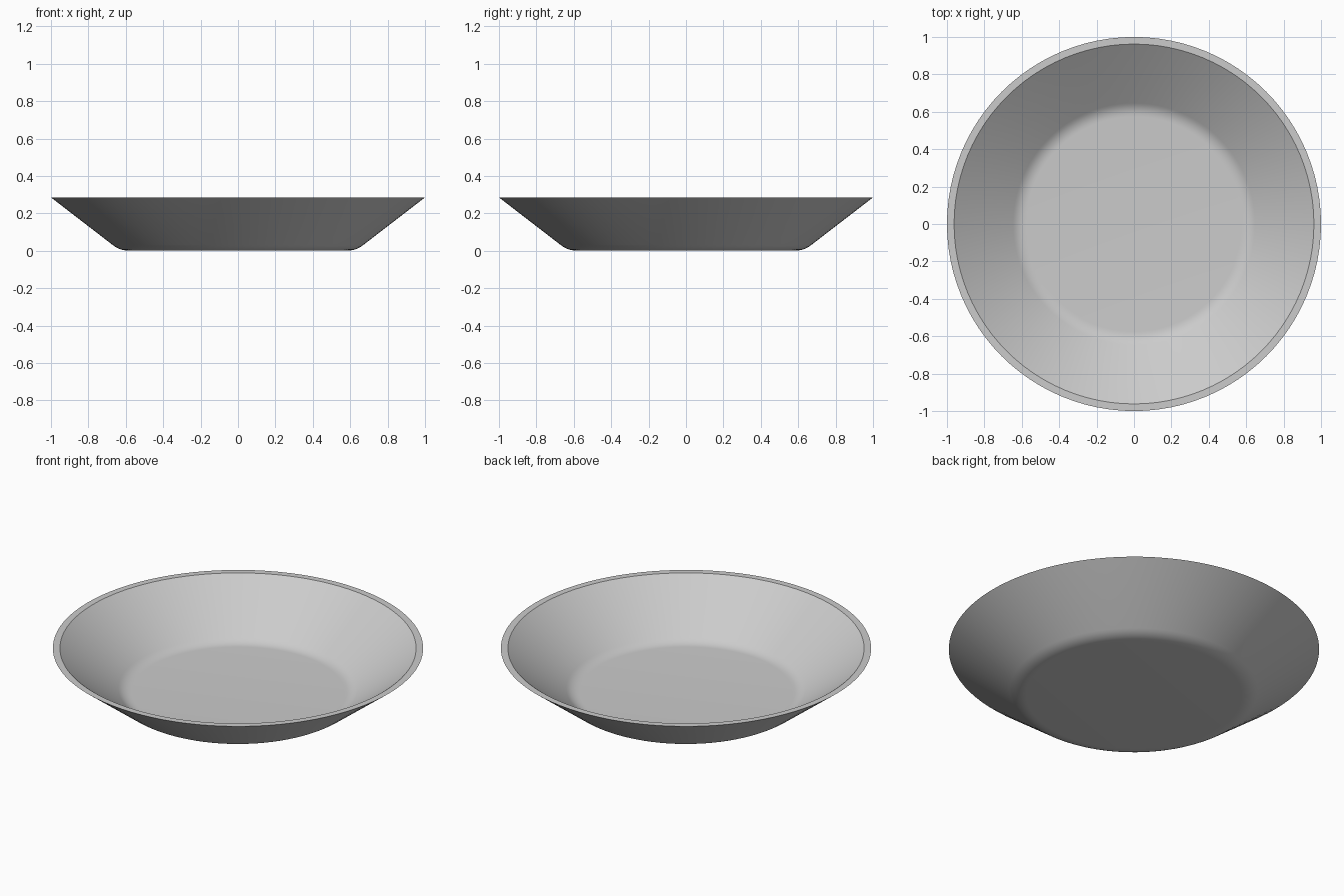
import bpy
import bmesh
import math
from mathutils import Vector

cube = bpy.data.objects.get("Cube")
if cube:
    bpy.data.objects.remove(cube, do_unlink=True)

SEGMENTS = 96
HEIGHT = 0.285
RIM_OUTER, RIM_INNER = 1.0, 0.962
FLOOR = 0.024


def rounded_corner(start, corner, end, reach, steps=6):
    """Quadratic bend replacing the corner between two straight runs."""
    corner = Vector(corner)
    a = corner + (Vector(start) - corner).normalized() * reach
    b = corner + (Vector(end) - corner).normalized() * reach
    points = []
    for i in range(steps + 1):
        t = i / steps
        points.append(a * (1 - t) ** 2 + corner * 2 * t * (1 - t) + b * t ** 2)
    return points


def lathe(name, profile, material):
    """Spin a radius/height profile, closing both ends on the axis."""
    bm = bmesh.new()
    verts = [bm.verts.new((r, 0, z)) for r, z in profile]
    edges = [bm.edges.new(pair) for pair in zip(verts, verts[1:])]
    bmesh.ops.spin(bm, geom=verts + edges, cent=(0, 0, 0), axis=(0, 0, 1),
                   angle=math.tau, steps=SEGMENTS)
    bmesh.ops.remove_doubles(bm, verts=bm.verts, dist=0.0001)
    bmesh.ops.recalc_face_normals(bm, faces=bm.faces)
    mesh = bpy.data.meshes.new(name)
    bm.to_mesh(mesh)
    bm.free()
    mesh.materials.append(material)
    obj = bpy.data.objects.new(name, mesh)
    bpy.context.collection.objects.link(obj)
    return obj


# Plain grey finish
grey = bpy.data.materials.new("light_grey")
grey.use_nodes = True
colour = (0.6, 0.6, 0.6, 1)
grey.diffuse_color = colour
grey.node_tree.nodes["Principled BSDF"].inputs["Base Color"].default_value = colour

# Outside: flat base, soft bend, sloping wall; then flat rim and inside back down
outer = rounded_corner((0, 0), (0.63, 0), (RIM_OUTER, HEIGHT), 0.05)
inner = rounded_corner((RIM_INNER, HEIGHT), (0.615, FLOOR), (0, FLOOR), 0.04)
profile = ([(0, 0)] + outer + [(RIM_OUTER, HEIGHT), (RIM_INNER, HEIGHT)]
           + inner + [(0, FLOOR)])
dish = lathe("shallow_dish", profile, grey)

# Smooth surfaces with crisp rim edges
bpy.ops.object.select_all(action='DESELECT')
dish.select_set(True)
bpy.context.view_layer.objects.active = dish
bpy.ops.object.shade_smooth_by_angle(angle=math.radians(30))
